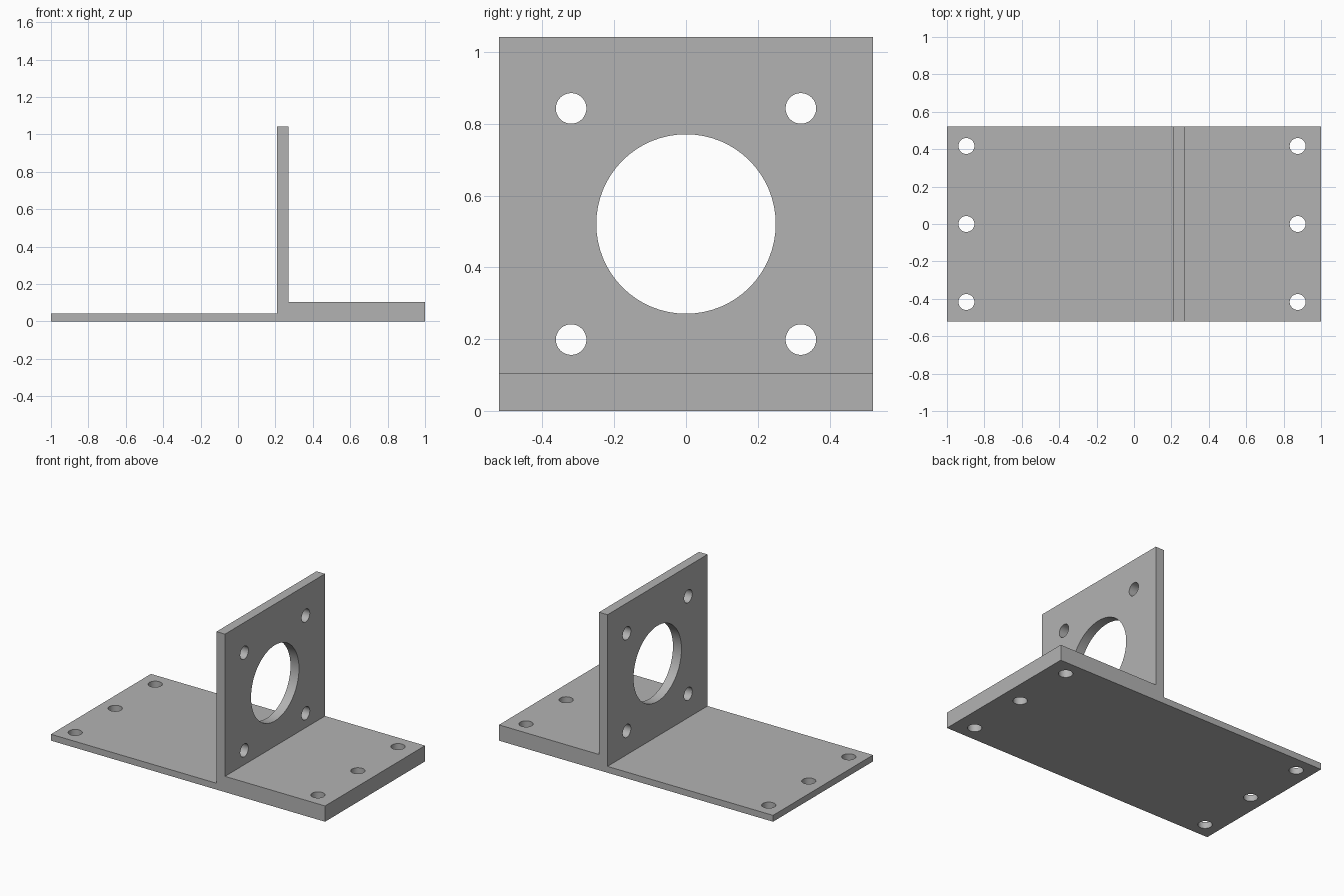
import bpy
import bmesh
import math
from mathutils import Matrix, Vector

cube = bpy.data.objects.get("Cube")
if cube:
    bpy.data.objects.remove(cube, do_unlink=True)

# Plain grey metal
grey = bpy.data.materials.new("grey_metal")
grey.use_nodes = True
colour = (0.45, 0.45, 0.45, 1)
grey.diffuse_color = colour
grey.node_tree.nodes["Principled BSDF"].inputs["Base Color"].default_value = colour

HALF_DEPTH = 0.521
HEIGHT = 1.042
WALL_LEFT, WALL_RIGHT = 0.208, 0.27
THIN, THICK = 0.042, 0.104
HOLE = 0.0425


def add_object(name, bm):
    mesh = bpy.data.meshes.new(name)
    bmesh.ops.recalc_face_normals(bm, faces=bm.faces)
    bm.to_mesh(mesh)
    bm.free()
    obj = bpy.data.objects.new(name, mesh)
    bpy.context.collection.objects.link(obj)
    return obj


def drill(bm, centre, radius, length, along_x=False):
    turn = Matrix.Rotation(math.pi / 2, 4, "Y") if along_x else Matrix()
    bmesh.ops.create_cone(bm, cap_ends=True, segments=64, radius1=radius,
                          radius2=radius, depth=length,
                          matrix=Matrix.Translation(centre) @ turn)


# Bracket: stepped base and upright wall extruded from one profile
profile = [(-1, 0), (1, 0), (1, THICK), (WALL_RIGHT, THICK), (WALL_RIGHT, HEIGHT),
           (WALL_LEFT, HEIGHT), (WALL_LEFT, THIN), (-1, THIN)]
bm = bmesh.new()
face = bm.faces.new([bm.verts.new((x, -HALF_DEPTH, z)) for x, z in profile])
extruded = bmesh.ops.extrude_face_region(bm, geom=[face], use_keep_orig=True)
bmesh.ops.translate(bm, vec=Vector((0, 2 * HALF_DEPTH, 0)),
                    verts=[v for v in extruded["geom"] if isinstance(v, bmesh.types.BMVert)])
bracket = add_object("mounting_bracket", bm)
bracket.data.materials.append(grey)

# Drills: base screw holes, wall screw holes and the central bore
bm = bmesh.new()
for x in (-0.896, 0.875):
    for y in (-0.417, 0, 0.417):
        drill(bm, (x, y, THICK / 2), HOLE, 0.4)
wall_x = (WALL_LEFT + WALL_RIGHT) / 2
for y in (-0.32, 0.32):
    for z in (-0.322, 0.322):
        drill(bm, (wall_x, y, HEIGHT / 2 + z), HOLE, 0.2, True)
drill(bm, (wall_x, 0, HEIGHT / 2), 0.25, 0.2, True)
cutter = add_object("hole_cutter", bm)
cutter.data.materials.append(grey)

# Cut the holes, then discard the drills
cut = bracket.modifiers.new("holes", "BOOLEAN")
cut.operation = "DIFFERENCE"
cut.solver = "EXACT"
cut.object = cutter
bpy.ops.object.select_all(action="DESELECT")
bracket.select_set(True)
bpy.context.view_layer.objects.active = bracket
bpy.ops.object.modifier_apply(modifier=cut.name)
bpy.data.objects.remove(cutter, do_unlink=True)

# Round hole walls with crisp rims
bpy.ops.object.shade_smooth_by_angle(angle=math.radians(30))
